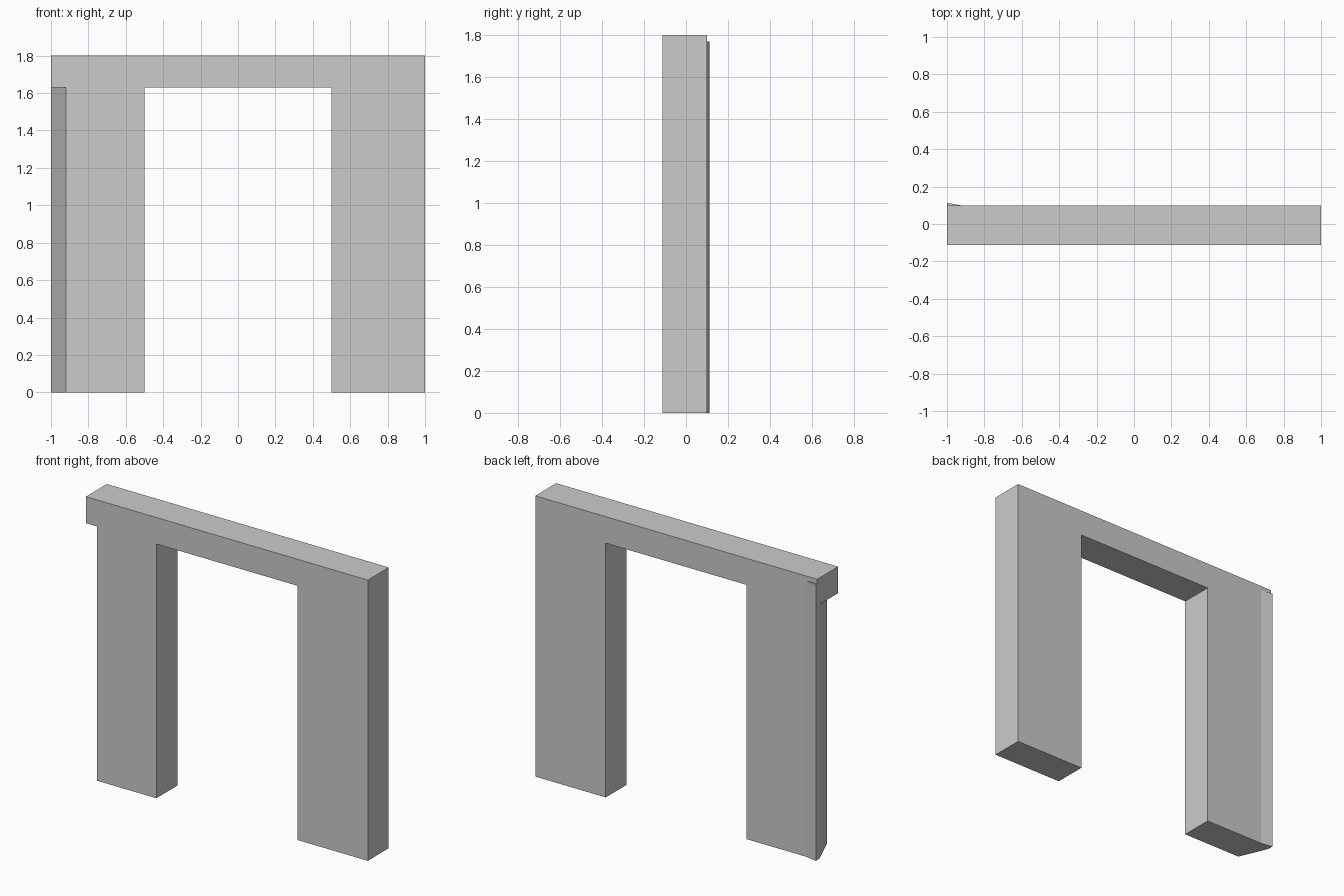
import bpy
import bmesh
from mathutils import Vector

if "Cube" in bpy.data.objects:
    bpy.data.objects.remove(bpy.data.objects["Cube"])

FRONT, BACK = -0.113, 0.099
BEAM_BOTTOM, TOP = 1.63, 1.8


def prism(name, points, direction):
    """Extrude a flat outline along a direction into a closed solid."""
    bm = bmesh.new()
    face = bm.faces.new([bm.verts.new(p) for p in points])
    result = bmesh.ops.extrude_face_region(bm, geom=[face], use_keep_orig=True)
    verts = [g for g in result["geom"] if isinstance(g, bmesh.types.BMVert)]
    bmesh.ops.translate(bm, verts=verts, vec=Vector(direction))
    bmesh.ops.recalc_face_normals(bm, faces=bm.faces)
    mesh = bpy.data.meshes.new(name)
    bm.to_mesh(mesh)
    bm.free()
    obj = bpy.data.objects.new(name, mesh)
    bpy.context.collection.objects.link(obj)
    return obj


# Lintel across the top, in one piece with the straight right leg
outline = [(-1, TOP), (1, TOP), (1, 0), (0.5, 0), (0.5, BEAM_BOTTOM), (-1, BEAM_BOTTOM)]
prism("lintel_and_right_leg", [(x, FRONT, z) for x, z in outline],
      (0, BACK - FRONT, 0))

# Left leg: outer end cut at an angle and flared slightly past the back face
plan = [(-0.5, FRONT), (-0.5, BACK), (-0.92, BACK), (-1, 0.113), (-1, 0.075), (-0.92, FRONT)]
leg = prism("left_leg", [(x, y, 0) for x, y in plan], (0, 0, BEAM_BOTTOM))

# Flared back edge carries on up over the lintel
flare = [(-0.92, BACK), (-1, 0.113), (-1, BACK)]
prism("left_leg_flare", [(x, y, BEAM_BOTTOM) for x, y in flare],
      (0, 0, 1.77 - BEAM_BOTTOM))
